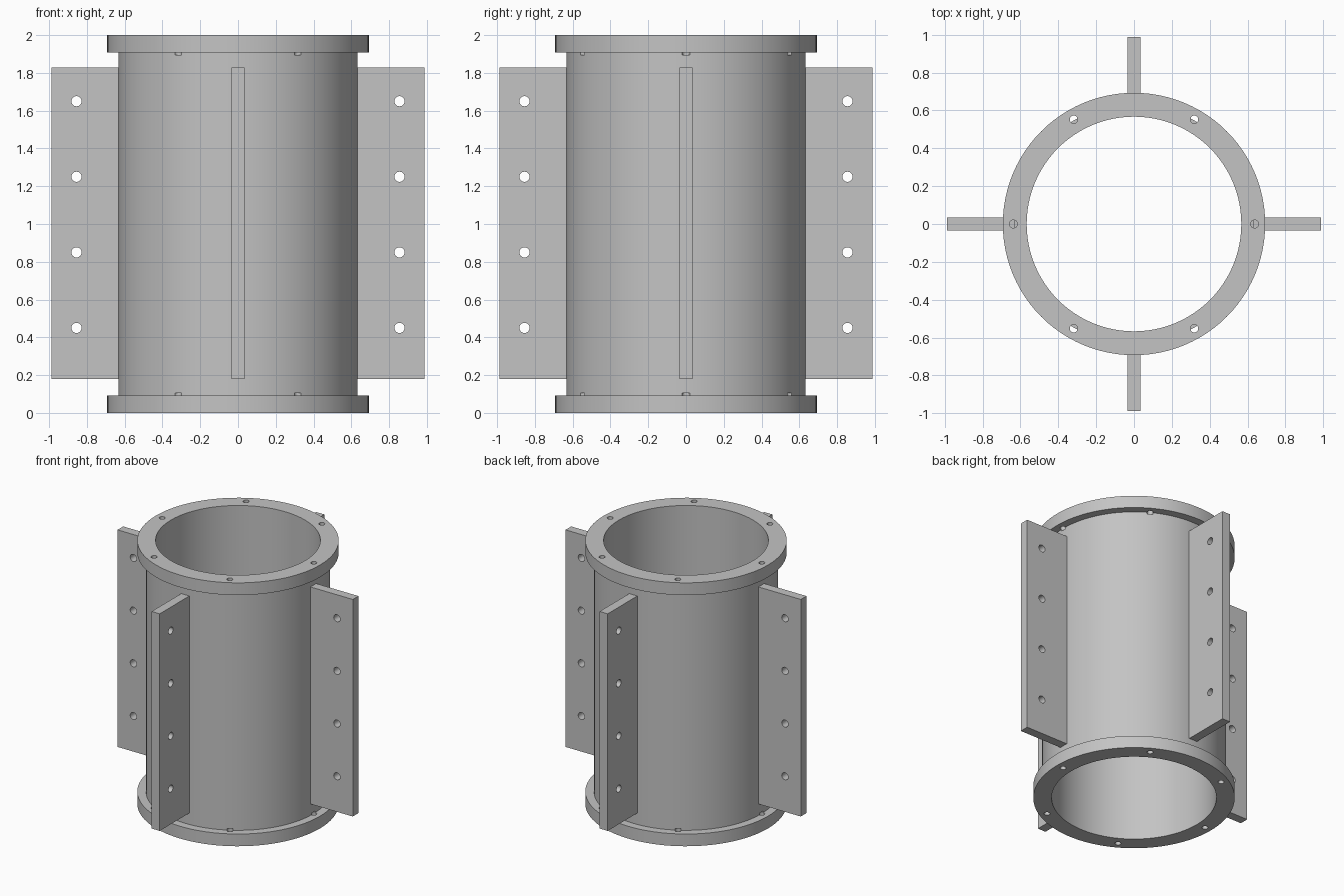
import bpy, bmesh, math
from mathutils import Matrix, Vector

default = bpy.data.objects.get("Cube")
if default:
    bpy.data.objects.remove(default, do_unlink=True)

HEIGHT = 2.0
PIPE_R, BORE_R, FLANGE_R = 0.633, 0.567, 0.693
FLANGE_H = 0.093
FIN_T, FIN_END = 0.068, 0.988
FIN_Z0, FIN_Z1 = 0.18, 1.828

grey = bpy.data.materials.new("plain grey")
grey.use_nodes = True
colour = (0.55, 0.55, 0.55, 1)
grey.diffuse_color = colour
grey.node_tree.nodes["Principled BSDF"].inputs["Base Color"].default_value = colour


def make_object(name, bm):
    bmesh.ops.recalc_face_normals(bm, faces=bm.faces)
    mesh = bpy.data.meshes.new(name)
    bm.to_mesh(mesh)
    bm.free()
    mesh.materials.append(grey)
    obj = bpy.data.objects.new(name, mesh)
    bpy.context.collection.objects.link(obj)
    return obj


def add_drill(bm, centre, radius, depth, rotation=Matrix()):
    bmesh.ops.create_cone(bm, cap_ends=True, segments=24, radius1=radius, radius2=radius,
                          depth=depth, matrix=Matrix.Translation(centre) @ rotation)


def drill(obj, cutter_bm):
    """Cut the holes, apply the cut, and remove the cutter."""
    cutter = make_object("hole_cutter", cutter_bm)
    cutter.hide_render = True
    mod = obj.modifiers.new("holes", 'BOOLEAN')
    mod.operation = 'DIFFERENCE'
    mod.solver = 'EXACT'
    mod.object = cutter
    select(obj)
    bpy.ops.object.modifier_apply(modifier=mod.name)
    bpy.data.objects.remove(cutter, do_unlink=True)


def select(obj):
    bpy.ops.object.select_all(action='DESELECT')
    obj.select_set(True)
    bpy.context.view_layer.objects.active = obj


# Flanged pipe: closed wall section turned around the z axis
low, high = FLANGE_H, HEIGHT - FLANGE_H
section = [(BORE_R, 0), (FLANGE_R, 0), (FLANGE_R, low), (PIPE_R, low),
           (PIPE_R, high), (FLANGE_R, high), (FLANGE_R, HEIGHT), (BORE_R, HEIGHT)]
bm = bmesh.new()
verts = [bm.verts.new((r, 0, z)) for r, z in section]
edges = [bm.edges.new((v, verts[i - 1])) for i, v in enumerate(verts)]
bmesh.ops.spin(bm, geom=verts + edges, cent=(0, 0, 0), axis=(0, 0, 1),
               angle=math.tau, steps=96, use_merge=True)
bmesh.ops.remove_doubles(bm, verts=bm.verts, dist=1e-5)
pipe = make_object("flanged_pipe", bm)

# Six bolt holes per flange, running slightly past it into the pipe wall
bm = bmesh.new()
for i in range(6):
    a = i * math.tau / 6
    for z in (0, HEIGHT):
        add_drill(bm, Vector((0.637 * math.cos(a), 0.637 * math.sin(a), z)), 0.021, 0.212)
drill(pipe, bm)
select(pipe)
bpy.ops.object.shade_smooth_by_angle(angle=math.radians(30))

# Four fins with a column of holes each
across = Matrix.Rotation(math.pi / 2, 4, 'X')
for i, side in enumerate(("left", "back", "right", "front")):
    start = 0.60
    bm = bmesh.new()
    size = Matrix.Diagonal((FIN_END - start, FIN_T, FIN_Z1 - FIN_Z0, 1))
    place = Matrix.Translation(((FIN_END + start) / 2, 0, (FIN_Z0 + FIN_Z1) / 2))
    bmesh.ops.create_cube(bm, size=1, matrix=place @ size)
    fin = make_object(side + "_fin", bm)
    bm = bmesh.new()
    for k in range(4):
        add_drill(bm, Vector((0.855, 0, 0.45 + 0.4 * k)), 0.027, 0.2, across)
    drill(fin, bm)
    fin.data.transform(Matrix.Rotation(i * math.pi / 2, 4, 'Z'))
    select(fin)
    bpy.ops.object.shade_smooth_by_angle(angle=math.radians(30))
